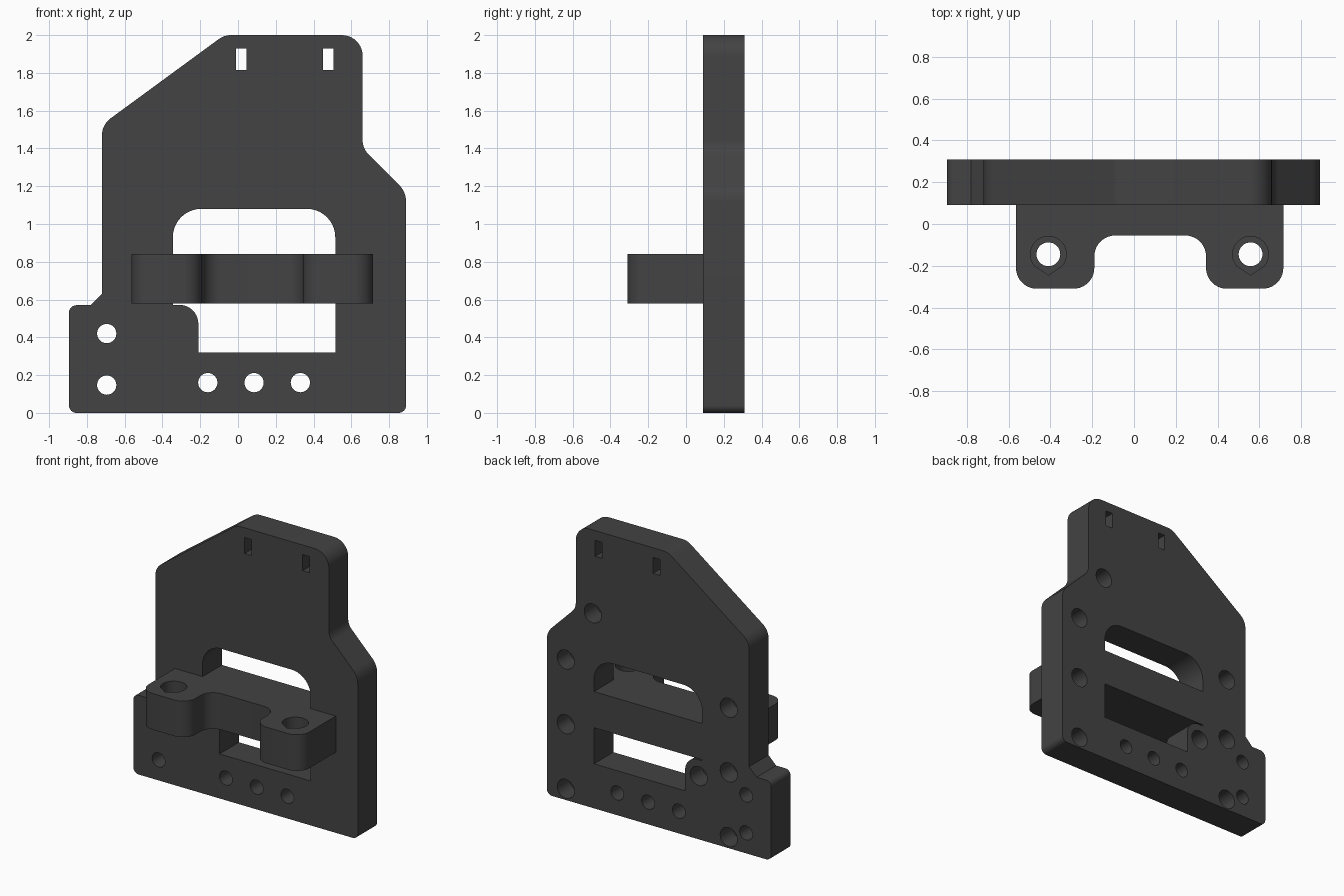
import bpy, bmesh, math
from mathutils import Vector

if "Cube" in bpy.data.objects:
    bpy.data.objects.remove(bpy.data.objects["Cube"])

dark_grey = bpy.data.materials.new("dark_grey")
dark_grey.diffuse_color = (0.056, 0.056, 0.056, 1)
dark_grey.use_nodes = True
dark_grey.node_tree.nodes["Principled BSDF"].inputs["Base Color"].default_value = dark_grey.diffuse_color


def rounded(points, steps=10):
    """Outline of (u, v, radius) corners, each corner replaced by an arc."""
    out = []
    for i, (u, v, r) in enumerate(points):
        p = Vector((u, v))
        if r == 0:
            out.append(p)
            continue
        a = (Vector(points[i - 1][:2]) - p).normalized()
        b = (Vector(points[(i + 1) % len(points)][:2]) - p).normalized()
        half = a.angle(b) / 2
        centre = p + (a + b).normalized() * (r / math.sin(half))
        start = p + a * (r / math.tan(half)) - centre
        end = p + b * (r / math.tan(half)) - centre
        sweep = math.pi - 2 * half
        for k in range(steps + 1):
            t = k / steps
            out.append(centre + (start * math.sin((1 - t) * sweep)
                                 + end * math.sin(t * sweep)) / math.sin(sweep))
    return out


def circle(u, v, r, n=32):
    return [Vector((u + r * math.cos(2 * math.pi * k / n),
                    v + r * math.sin(2 * math.pi * k / n))) for k in range(n)]


def rect(u0, u1, v0, v1):
    return [Vector(c) for c in ((u0, v0), (u1, v0), (u1, v1), (u0, v1))]


def extrude(bm, outline, lo, hi, axis):
    """Prism through an outline in xz (axis 'y') or xy (axis 'z')."""
    def place(p, d):
        return (p.x, d, p.y) if axis == 'y' else (p.x, p.y, d)
    bottom = [bm.verts.new(place(p, lo)) for p in outline]
    top = [bm.verts.new(place(p, hi)) for p in outline]
    n = len(outline)
    faces = [bm.faces.new(bottom), bm.faces.new(top)]
    for i in range(n):
        j = (i + 1) % n
        faces.append(bm.faces.new((bottom[i], bottom[j], top[j], top[i])))
    bmesh.ops.recalc_face_normals(bm, faces=faces)


def make(name, prisms):
    bm = bmesh.new()
    for prism in prisms:
        extrude(bm, *prism)
    mesh = bpy.data.meshes.new(name)
    bm.to_mesh(mesh)
    bm.free()
    obj = bpy.data.objects.new(name, mesh)
    bpy.context.collection.objects.link(obj)
    mesh.materials.append(dark_grey)
    return obj


def cut(obj, prisms):
    cutter = make("cutter", prisms)
    mod = obj.modifiers.new("cut", 'BOOLEAN')
    mod.operation, mod.solver, mod.object = 'DIFFERENCE', 'EXACT', cutter
    bpy.context.view_layer.objects.active = obj
    bpy.ops.object.modifier_apply(modifier=mod.name)
    bpy.data.objects.remove(cutter)


def smooth(obj):
    bpy.ops.object.select_all(action='DESELECT')
    obj.select_set(True)
    bpy.context.view_layer.objects.active = obj
    bpy.ops.object.shade_smooth_by_angle(angle=math.radians(25))


FRONT, BACK = 0.09, 0.31

# Upright plate
plate = make("back_plate", [(rounded([
    (-0.895, 0, 0.04), (0.89, 0, 0.04), (0.89, 1.17, 0.13), (0.66, 1.40, 0.1),
    (0.66, 2, 0.11), (-0.073, 2, 0.11), (-0.72, 1.526, 0.11),
    (-0.72, 0.63, 0), (-0.78, 0.57, 0), (-0.895, 0.57, 0.04)]), FRONT, BACK, 'y')])

# Windows above and below the cross bar
upper_window = rounded([(-0.345, 0.84, 0), (0.515, 0.84, 0),
                        (0.515, 1.08, 0.15), (-0.345, 1.08, 0.15)])
lower_window = rounded([(-0.21, 0.32, 0), (0.515, 0.32, 0), (0.515, 0.58, 0),
                        (-0.345, 0.58, 0), (-0.345, 0.572, 0), (-0.21, 0.572, 0.1)])
through = [upper_window, lower_window]
# Tie slots near the top
through += [rect(x - 0.028, x + 0.028, 1.815, 1.93) for x in (0.018, 0.478)]
# Through holes along the bottom and in the side tab
through += [circle(x, z, 0.051) for x, z in
            ((-0.16, 0.16), (0.085, 0.16), (0.33, 0.16), (-0.695, 0.42), (-0.695, 0.147))]
cuts = [(o, FRONT - 0.1, BACK + 0.1, 'y') for o in through]
# Blind holes in the back
cuts += [(circle(x, z, 0.068), BACK - 0.14, BACK + 0.1, 'y') for x, z in
         ((0.525, 1.40), (0.74, 1.01), (0.74, 0.545), (0.74, 0.08),
          (-0.557, 1.01), (-0.557, 0.545), (-0.557, 0.08), (-0.318, 0.455))]
cut(plate, cuts)
smooth(plate)

# Forked bracket on the front
bracket = make("front_bracket", [(rounded([
    (-0.565, FRONT, 0), (-0.565, -0.31, 0.1), (-0.19, -0.31, 0.1), (-0.19, -0.055, 0.1),
    (0.345, -0.055, 0.1), (0.345, -0.31, 0.1), (0.715, -0.31, 0.1), (0.715, FRONT, 0)]),
    0.58, 0.84, 'z')])

# Bolt holes with pointed counterbores
for x in (-0.41, 0.558):
    y, r = -0.145, 0.086
    bore = [Vector((x + r * math.cos(math.radians(a)), y + r * math.sin(math.radians(a))))
            for a in range(-40, 221, 10)] + [Vector((x, y - 0.1))]
    cut(bracket, [(circle(x, y, 0.057), 0.5, 0.9, 'z')])
    cut(bracket, [(bore, 0.72, 0.9, 'z')])
smooth(bracket)
